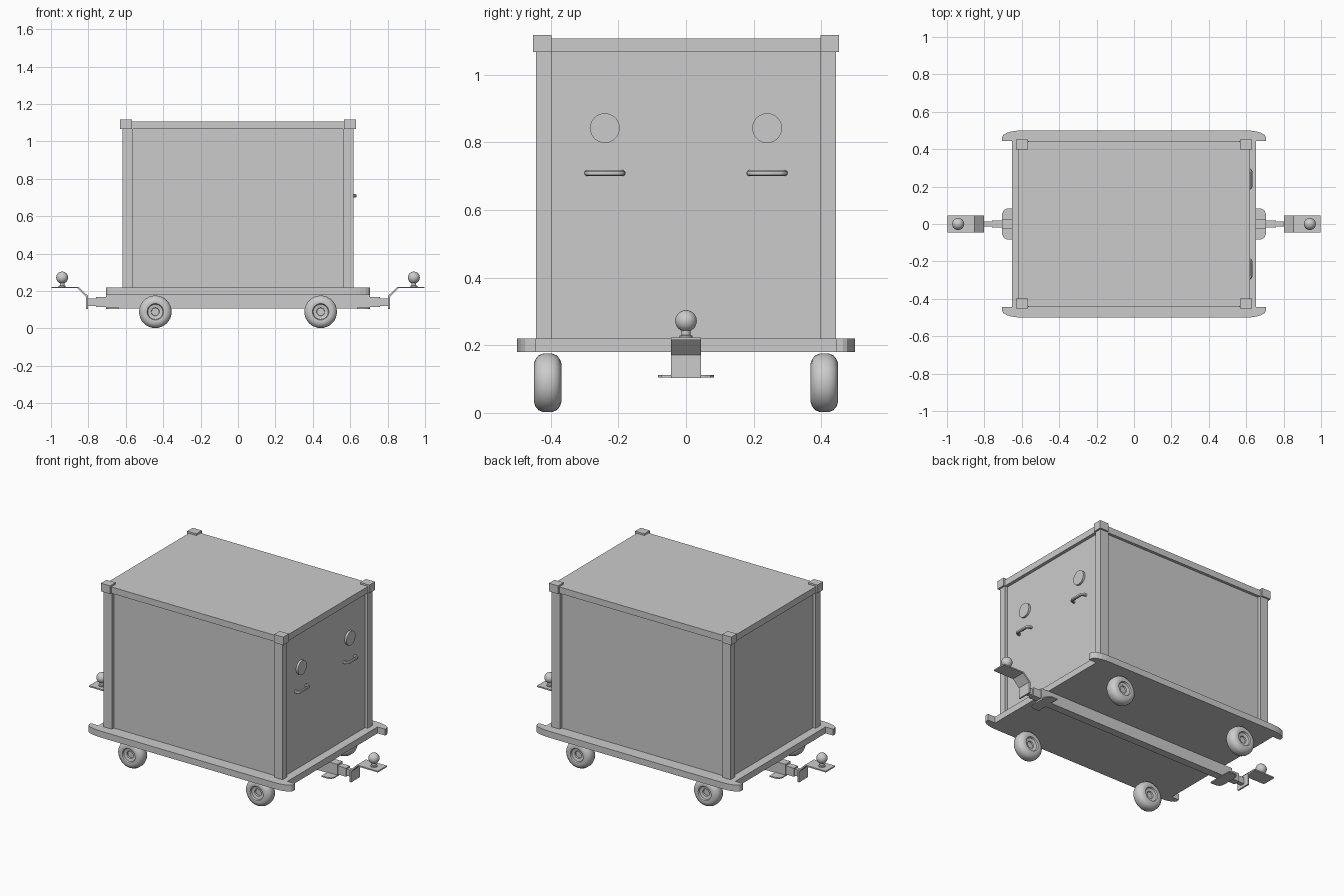
import bpy, bmesh, math
from mathutils import Matrix, Vector

cube = bpy.data.objects.get("Cube")
if cube:
    bpy.data.objects.remove(cube, do_unlink=True)

grey = bpy.data.materials.new("light grey")
grey.use_nodes = True
grey.diffuse_color = (0.6, 0.6, 0.6, 1)
grey.node_tree.nodes["Principled BSDF"].inputs["Base Color"].default_value = (0.6, 0.6, 0.6, 1)


def finish(name, bm, smooth=False):
    bmesh.ops.recalc_face_normals(bm, faces=bm.faces[:])
    mesh = bpy.data.meshes.new(name)
    bm.to_mesh(mesh)
    bm.free()
    mesh.materials.append(grey)
    obj = bpy.data.objects.new(name, mesh)
    bpy.context.collection.objects.link(obj)
    if smooth:
        bpy.ops.object.select_all(action="DESELECT")
        obj.select_set(True)
        bpy.context.view_layer.objects.active = obj
        bpy.ops.object.shade_smooth_by_angle(angle=math.radians(35))
    return obj


def box(name, lo, hi):
    lo, hi = Vector(lo), Vector(hi)
    bm = bmesh.new()
    bmesh.ops.create_cube(bm, size=1)
    bmesh.ops.scale(bm, vec=[abs(d) for d in hi - lo], verts=bm.verts)
    bmesh.ops.translate(bm, vec=(lo + hi) / 2, verts=bm.verts)
    return finish(name, bm)


def prism(name, points, depth):
    """Extrude a flat outline of 3D points along depth."""
    bm = bmesh.new()
    face = bm.faces.new([bm.verts.new(p) for p in points])
    out = bmesh.ops.extrude_face_region(bm, geom=[face])
    moved = [v for v in out["geom"] if isinstance(v, bmesh.types.BMVert)]
    bmesh.ops.translate(bm, vec=depth, verts=moved)
    return finish(name, bm)


def lathe(name, profile, place, steps=32, closed=False):
    """Spin (radius, height) points about z, then place."""
    bm = bmesh.new()
    vs = [bm.verts.new((r, 0, h)) for r, h in profile]
    edges = [bm.edges.new(p) for p in zip(vs, vs[1:])]
    if closed:
        edges.append(bm.edges.new((vs[-1], vs[0])))
    bmesh.ops.spin(bm, geom=vs + edges, cent=(0, 0, 0), axis=(0, 0, 1),
                   angle=math.tau, steps=steps, use_duplicate=False)
    bmesh.ops.remove_doubles(bm, verts=bm.verts, dist=0.0002)
    bmesh.ops.transform(bm, matrix=place, verts=bm.verts)
    return finish(name, bm, True)


# Deck with swept wing tips on the long edges
quarter = [(0.653, 0.445), (0.705, 0.445), (0.705, 0.464)]
quarter += [(0.60 + 0.105 * math.cos(a), 0.464 + 0.036 * math.sin(a))
            for a in (math.radians(d) for d in (20, 40, 60, 75, 90))]
outline = []
for sx, sy in ((1, 1), (-1, 1), (-1, -1), (1, -1)):
    pts = [(x * sx, y * sy, 0.18) for x, y in quarter]
    outline += pts if sx * sy > 0 else pts[::-1]
prism("deck", outline, (0, 0, 0.04))

# Container body, roof and corner frame
box("container_panels", (-0.6, -0.423, 0.22), (0.6, 0.423, 1.08))
box("roof", (-0.62, -0.441, 1.067), (0.62, 0.441, 1.107))
for sx in (-1, 1):
    for sy in (-1, 1):
        box("corner_post", (sx * 0.562, sy * 0.398, 0.22), (sx * 0.618, sy * 0.443, 1.067))
        box("corner_block", (sx * 0.567, sy * 0.398, 1.067), (sx * 0.63, sy * 0.453, 1.118))

# Round plates and pull handles on one end
for y in (-0.24, 0.24):
    lathe("round_plate", [(0, 0), (0.044, 0), (0.044, 0.015), (0, 0.015)],
          Matrix.Translation((0.598, y, 0.842)) @ Matrix.Rotation(math.pi / 2, 4, "Y"))
    curve = bpy.data.curves.new("handle_path", "CURVE")
    curve.dimensions = "3D"
    curve.bevel_depth = 0.009
    curve.bevel_resolution = 3
    spline = curve.splines.new("POLY")
    half = [(0.596, 0.052), (0.612, 0.051), (0.621, 0.046), (0.626, 0.036)]
    path = [(x, -d) for x, d in half] + half[::-1]
    spline.points.add(len(path) - 1)
    for point, (x, d) in zip(spline.points, path):
        point.co = (x, y + d, 0.709, 1)
    temp = bpy.data.objects.new("handle_path", curve)
    bpy.context.collection.objects.link(temp)
    bm = bmesh.new()
    bm.from_mesh(temp.to_mesh())
    temp.to_mesh_clear()
    bpy.data.objects.remove(temp, do_unlink=True)
    finish("handle", bm, True)

# Wheels: rounded tyre with a dished hub on both faces
side = [(0.0, 0.018), (0.02, 0.018), (0.022, 0.026), (0.04, 0.03), (0.044, 0.039),
        (0.056, 0.041), (0.07, 0.036), (0.081, 0.027), (0.087, 0.012)]
tyre = side + [(r, -h) for r, h in side[::-1]]
for x in (-0.442, 0.442):
    for y in (-0.409, 0.409):
        lathe("wheel", tyre, Matrix.Translation((x, y, 0.089)) @ Matrix.Rotation(math.pi / 2, 4, "X"))

# Central beam under the deck
box("center_beam", (-0.705, -0.025, 0.108), (0.705, 0.025, 0.18))

ball = [(0, 0.222), (0.019, 0.222), (0.019, 0.228), (0.013, 0.23), (0.013, 0.245)]
ball += [(0.032 * math.cos(a), 0.272 + 0.032 * math.sin(a))
         for a in (math.radians(d) for d in range(-60, 91, 15))]
for s in (-1, 1):
    # Flared plate and stepped drawbar
    flare = [(0.635, 0.083), (0.68, 0.083), (0.697, 0.073), (0.705, 0.055)]
    flare += [(x, -y) for x, y in flare[::-1]]
    prism("beam_end_plate", [(s * x, y, 0.105) for x, y in flare], (0, 0, 0.007))
    box("drawbar_socket", (s * 0.70, -0.02, 0.115), (s * 0.76, 0.02, 0.168))
    box("drawbar", (s * 0.75, -0.013, 0.12), (s * 0.807, 0.013, 0.16))
    # Bent hitch plate carrying a ball
    bend = [(0.803, 0.103), (0.813, 0.103), (0.813, 0.171), (0.857, 0.215), (0.998, 0.215),
            (0.998, 0.223), (0.853, 0.223), (0.803, 0.175)]
    prism("hitch_plate", [(s * x, -0.045, z) for x, z in bend], (0, 0.09, 0))
    lathe("hitch_ball", ball, Matrix.Translation((s * 0.94, 0, 0)))
